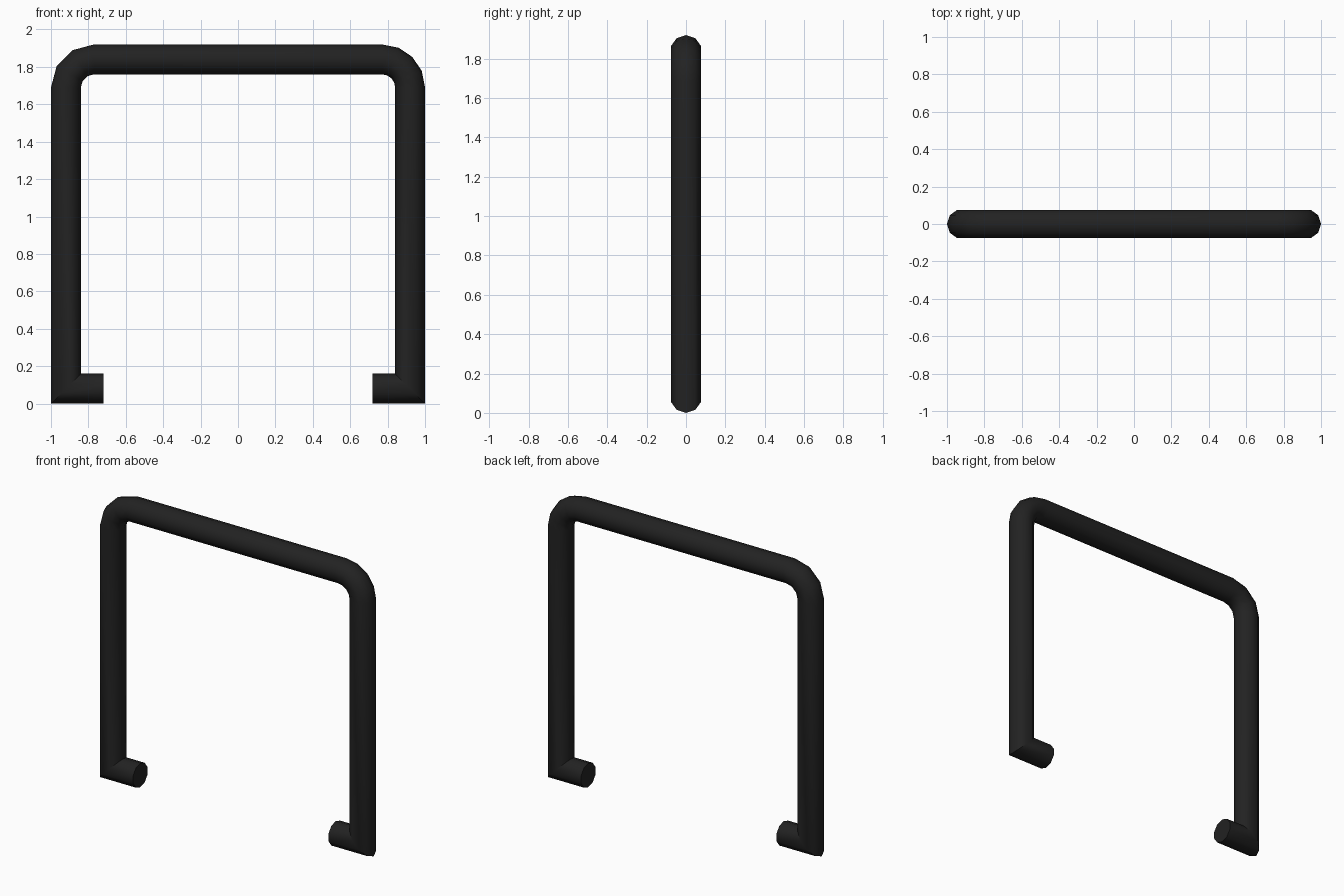
import bpy
import bmesh
from math import sin, cos, pi, radians
from mathutils import Vector

if "Cube" in bpy.data.objects:
    bpy.data.objects.remove(bpy.data.objects["Cube"])

TUBE = 0.08      # tube radius
BEND = 0.15      # centreline bend radius
SIDES = 10
LEG_X, TOP_Z, FOOT_X = 0.92, 1.84, 0.72

# One material for the whole bar
black = bpy.data.materials.new("matte_black")
black.use_nodes = True
colour = (0.016, 0.016, 0.016, 1)
black.diffuse_color = colour
shader = next(n for n in black.node_tree.nodes if n.type == "BSDF_PRINCIPLED")
shader.inputs["Base Color"].default_value = colour
shader.inputs["Roughness"].default_value = 0.8


def half_path(side, steps):
    """Ring centres and outward vectors from the foot end up to the top bar."""
    rings = [(Vector((side * FOOT_X, 0, TUBE)), Vector((0, 0, -1))),
             (Vector((side * LEG_X, 0, TUBE)), Vector((side, 0, -1)))]
    pivot = Vector((side * (LEG_X - BEND), 0, TOP_Z - BEND))
    for i in range(steps + 1):
        a = radians(90) * i / steps
        out = Vector((side * cos(a), 0, sin(a)))
        rings.append((pivot + out * BEND, out))
    return rings


# Bent tube: foot stub, mitred corner, leg, bend, top bar and back down
rings = half_path(-1, 3) + half_path(1, 4)[::-1]
bm = bmesh.new()
loops = []
for centre, out in rings:
    loop = []
    for k in range(SIDES):
        a = 2 * pi * k / SIDES
        offset = out * cos(a) + Vector((0, sin(a), 0))
        loop.append(bm.verts.new(centre + offset * TUBE))
    loops.append(loop)
for a, b in zip(loops, loops[1:]):
    for k in range(SIDES):
        n = (k + 1) % SIDES
        bm.faces.new((a[k], a[n], b[n], b[k]))
# Flat caps on the foot ends
bm.faces.new(loops[0])
bm.faces.new(loops[-1])
bmesh.ops.recalc_face_normals(bm, faces=bm.faces[:])

mesh = bpy.data.meshes.new("tube_handle")
bm.to_mesh(mesh)
bm.free()
mesh.materials.append(black)
handle = bpy.data.objects.new("tube_handle", mesh)
bpy.context.collection.objects.link(handle)

# Smooth tube with crisp caps and mitres
bpy.ops.object.select_all(action="DESELECT")
handle.select_set(True)
bpy.context.view_layer.objects.active = handle
bpy.ops.object.shade_smooth_by_angle(angle=radians(40))
